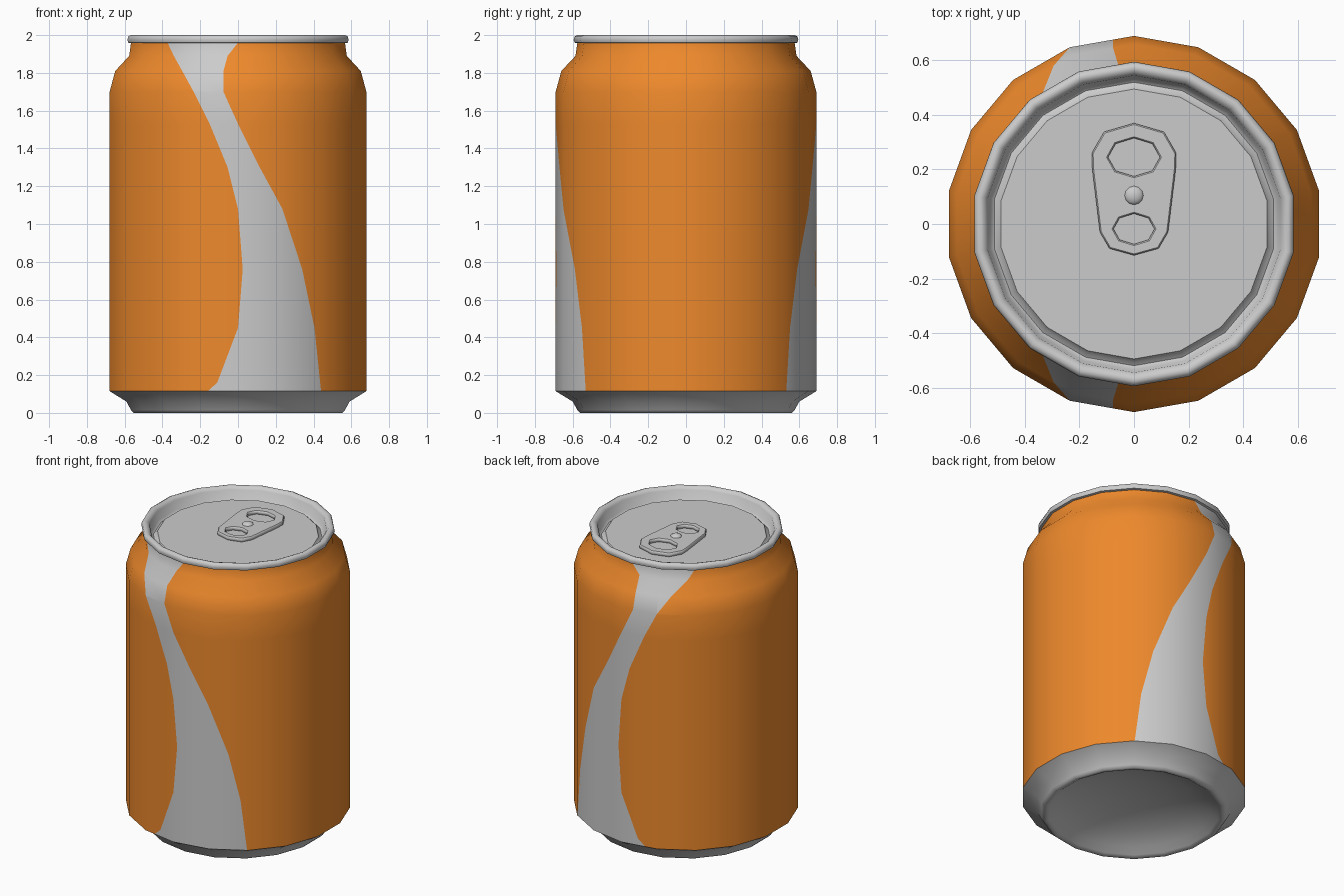
import bpy, bmesh, math
from math import sin, cos, radians
from mathutils import Vector

if "Cube" in bpy.data.objects:
    bpy.data.objects.remove(bpy.data.objects["Cube"])

SIDES = 18


def add(name, bm):
    mesh = bpy.data.meshes.new(name)
    bm.to_mesh(mesh)
    bm.free()
    ob = bpy.data.objects.new(name, mesh)
    bpy.context.collection.objects.link(ob)
    return ob


def smooth(ob, angle):
    bpy.ops.object.select_all(action='DESELECT')
    ob.select_set(True)
    bpy.context.view_layer.objects.active = ob
    bpy.ops.object.shade_smooth_by_angle(angle=radians(angle))


def lathe(profile):
    """Spin (radius, z) points round z; a radius of 0 becomes a pole."""
    bm = bmesh.new()
    rings = []
    for r, z in profile:
        n = SIDES if r else 1
        rings.append([bm.verts.new((r * cos(radians(10 + 20 * i)), r * sin(radians(10 + 20 * i)), z))
                      for i in range(n)])
    for a, b in zip(rings, rings[1:]):
        for i in range(SIDES):
            j = (i + 1) % SIDES
            loop = [a[i % len(a)], a[j % len(a)], b[j % len(b)], b[i % len(b)]]
            bm.faces.new(list(dict.fromkeys(loop)))
    return bm


# Wall rows: z, radius, left and right x of the wavy stripe
ROWS = [(.115, .69, -.16, .44), (.16, .69, -.11, .435), (.45, .69, 0, .405), (.76, .69, .025, .34),
        (1.08, .69, 0, .235), (1.30, .69, -.055, .115), (1.53, .69, -.15, 0), (1.70, .69, -.235, -.077),
        (1.81, .66, -.295, -.077), (1.89, .585, -.34, -.055), (1.96, .575, -.373, 0)]


def wall(name, want_stripe):
    """Can wall cut along the stripe edges, keeping only one of the two areas."""
    bm = lathe([(r, z) for z, r, _, _ in ROWS])
    bm.normal_update()
    drop = []
    for lo, hi in zip(ROWS, ROWS[1:]):
        def band():
            return [f for f in bm.faces if lo[0] < f.calc_center_median().z < hi[0]]
        for k in (2, 3):
            faces = band()
            geom = faces + list({e for f in faces for e in f.edges}) + list({v for f in faces for v in f.verts})
            p, q = Vector((lo[k], 0, lo[0])), Vector((hi[k], 0, hi[0]))
            bmesh.ops.bisect_plane(bm, geom=geom, dist=1e-5, plane_co=p,
                                   plane_no=(q - p).cross(Vector((0, 1, 0))).normalized())
        for f in band():
            c = f.calc_center_median()
            t = (c.z - lo[0]) / (hi[0] - lo[0])
            left, right = (lo[k] + t * (hi[k] - lo[k]) for k in (2, 3))
            if (left < c.x < right) != want_stripe:
                drop.append(f)
    bm.normal_update()
    # round normals, so the cuts do not show in the shading
    normals = {}
    for v in bm.verts:
        nz = v.normal.z
        flat = Vector((v.co.x, v.co.y, 0)).normalized() * math.sqrt(max(0, 1 - nz * nz))
        normals[v] = (flat.x, flat.y, nz)
    bmesh.ops.delete(bm, geom=drop, context='FACES')
    for f in bm.faces:
        f.smooth = True
    bm.verts.index_update()
    kept = [normals[v] for v in bm.verts]
    ob = add(name, bm)
    ob.data.normals_split_custom_set_from_vertices(kept)
    return ob


# Painted wall and bare metal stripe (front and back)
orange = bpy.data.materials.new("orange")
orange.diffuse_color = (0.85, 0.25, 0.025, 1)
orange.use_nodes = True
orange.node_tree.nodes["Principled BSDF"].inputs["Base Color"].default_value = orange.diffuse_color
wall("can_wall", False).data.materials.append(orange)
wall("wave_stripe", True)

# Base with hollow dome
base = add("can_base", lathe([(0, .14), (.2, .125), (.36, .09), (.48, .04), (.525, .008), (.54, 0),
                              (.56, 0), (.575, .015), (.60, .06), (.69, .115)]))
smooth(base, 50)

# Lid with rolled rim and groove
lid = add("can_lid", lathe([(.575, 1.957), (.59, 1.96), (.595, 1.975), (.59, 1.993), (.575, 2.0), (.56, 1.996),
                            (.545, 1.98), (.535, 1.92), (.52, 1.91), (.505, 1.92), (.495, 1.935), (0, 1.935)]))
smooth(lid, 50)

# Pull tab: outline with two holes
half = [(0, .37), (.11, .338), (.155, .26), (.153, .2), (.125, -.03), (.09, -.09), (0, -.115)]
outline = half + [(-x, y) for x, y in half[-2:0:-1]]


def oval(cy, rx, ry):
    return [(rx * cos(radians(45 * i)), cy + ry * sin(radians(45 * i))) for i in range(8)]


curve = bpy.data.curves.new("pull_tab", 'CURVE')
curve.dimensions = '2D'
curve.fill_mode = 'BOTH'
curve.extrude = .008
curve.bevel_depth = .005
curve.bevel_resolution = 0
curve.offset = -.005
for pts in (outline, oval(.245, .095, .07), oval(-.018, .075, .056)):
    s = curve.splines.new('POLY')
    s.points.add(len(pts) - 1)
    for p, (x, y) in zip(s.points, pts):
        p.co = (x, y, 0, 1)
    s.use_cyclic_u = True
tab = bpy.data.objects.new("pull_tab", curve)
tab.location.z = 1.947
bpy.context.collection.objects.link(tab)
bpy.ops.object.select_all(action='DESELECT')
tab.select_set(True)
bpy.context.view_layer.objects.active = tab
bpy.ops.object.convert(target='MESH')

# Rivet
bpy.ops.mesh.primitive_uv_sphere_add(segments=12, ring_count=8, radius=.036, location=(0, .105, 1.955))
rivet = bpy.context.object
rivet.name = "rivet"
rivet.scale.z = .6
smooth(rivet, 50)
